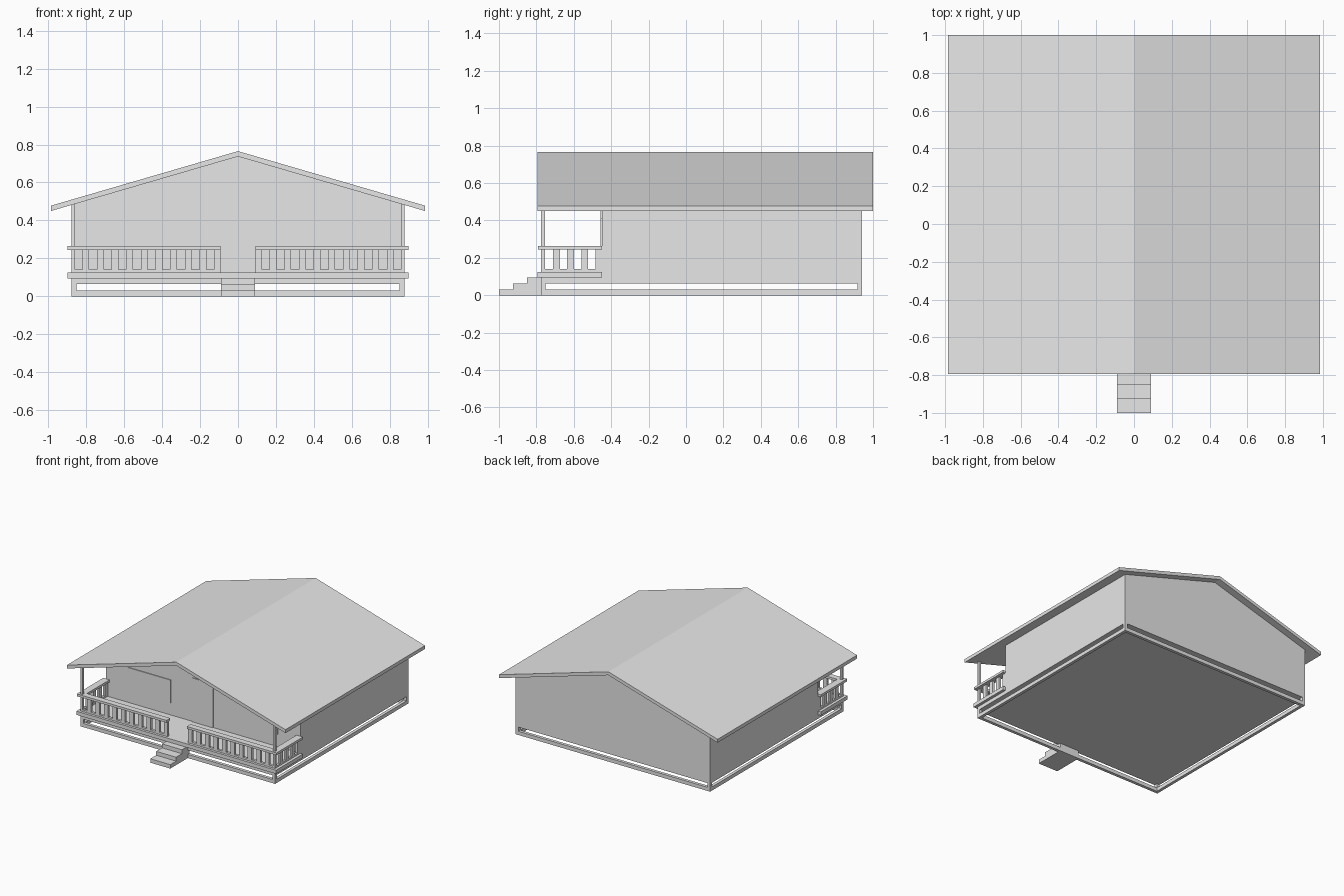
import bpy
import bmesh

cube = bpy.data.objects.get("Cube")
if cube:
    bpy.data.objects.remove(cube, do_unlink=True)

# One plain material for the whole house
grey = bpy.data.materials.new("plain_grey")
grey.use_nodes = True
grey.diffuse_color = (0.8, 0.8, 0.8, 1)
grey.node_tree.nodes["Principled BSDF"].inputs["Base Color"].default_value = (0.8, 0.8, 0.8, 1)


def add_object(name, bm):
    bmesh.ops.recalc_face_normals(bm, faces=bm.faces)
    mesh = bpy.data.meshes.new(name)
    bm.to_mesh(mesh)
    bm.free()
    mesh.materials.append(grey)
    obj = bpy.data.objects.new(name, mesh)
    bpy.context.scene.collection.objects.link(obj)
    return obj


def boxes(name, spans):
    """One object from boxes given as (x range, y range, z range)."""
    bm = bmesh.new()
    for span in spans:
        corners = bmesh.ops.create_cube(bm, size=1)["verts"]
        for v in corners:
            v.co = [lo if c < 0 else hi for c, (lo, hi) in zip(v.co, span)]
    return add_object(name, bm)


def mirrored(name, spans):
    flipped = [((-x[1], -x[0]), y, z) for x, y, z in spans]
    return boxes(name, spans + flipped)


def prism(name, profile, y0, y1):
    """Extrude an x-z profile along y."""
    bm = bmesh.new()
    face = bm.faces.new([bm.verts.new((x, y0, z)) for x, z in profile])
    new = bmesh.ops.extrude_face_region(bm, geom=[face])["geom"]
    bmesh.ops.translate(bm, vec=(0, y1 - y0, 0),
                        verts=[g for g in new if isinstance(g, bmesh.types.BMVert)])
    return add_object(name, bm)


W = 0.877                     # half width of the house
FRONT, WALL, BACK = -0.775, -0.45, 0.942
FLOOR, DECK = 0.095, 0.125    # underside and top of the porch deck
T = 0.025                     # skirting thickness
SLOT = (0.03, 0.064)          # open gap in the skirting
EAVE, RIDGE, DROP = 0.985, 0.765, 0.028
SLOPE = (RIDGE - 0.478) / EAVE
STAIR = 0.09


def roof_z(x):
    return RIDGE - SLOPE * abs(x)


# Foundation: floor slab, bottom rim and posts leave open slots on every side
boxes("floor_slab", [((-W, W), (FRONT, BACK), (SLOT[1], FLOOR))])
boxes("foundation_rim", [
    ((-W, W), (FRONT, FRONT + T), (0, SLOT[0])),
    ((-W, W), (BACK - T, BACK), (0, SLOT[0])),
    ((-W, -W + T), (FRONT + T, BACK - T), (0, SLOT[0])),
    ((W - T, W), (FRONT + T, BACK - T), (0, SLOT[0]))])
mirrored("foundation_posts", [((W - T, W), y, SLOT)
                              for y in ((FRONT, FRONT + T), (BACK - T, BACK))])
boxes("stair_backing", [((-STAIR, STAIR), (FRONT, FRONT + T), SLOT)])

# House body with gabled ends
prism("house_body", [(-W, FLOOR), (W, FLOOR), (W, roof_z(W) - 0.02),
                     (0, RIDGE - 0.02), (-W, roof_z(W) - 0.02)], WALL, BACK)

# Roof slab folded at the ridge
prism("roof", [(-EAVE, roof_z(EAVE)), (0, RIDGE), (EAVE, roof_z(EAVE)),
               (EAVE, roof_z(EAVE) - DROP), (0, RIDGE - DROP),
               (-EAVE, roof_z(EAVE) - DROP)], -0.795, 1.0)

# Door and windows as thin plates on the porch wall
boxes("door", [((-0.093, 0.093), (WALL - 0.007, WALL), (DECK, 0.482))])
mirrored("windows", [((0.29, 0.675), (WALL - 0.007, WALL), (0.225, 0.412))])

# Porch deck and corner posts
boxes("porch_deck", [((-0.9, 0.9), (-0.795, WALL), (FLOOR, DECK))])
mirrored("porch_posts", [((W - 0.018, W), (FRONT, FRONT + 0.02),
                          (DECK, roof_z(W) - DROP + 0.006))])

# Railing: handrail, bottom rail and evenly spaced flat balusters
LOW, HIGH, TOP = 0.14, 0.245, 0.264
PITCH, BAR = 0.0772, 0.036
inner = W - 0.018
mirrored("handrails", [((0.092, 0.9), (-0.79, -0.742), (HIGH, TOP)),
                       ((W - 0.034, 0.9), (-0.742, WALL), (HIGH, TOP))])
mirrored("bottom_rails", [((0.092, W), (FRONT, FRONT + 0.02), (DECK, LOW)),
                          ((inner, W), (FRONT + 0.02, WALL), (DECK, LOW))])
bars = [((0.092, 0.126), (FRONT, FRONT + 0.02), (LOW, HIGH))]
for i in range(1, 10):
    x = 0.126 + i * PITCH
    bars.append(((x - BAR, x), (FRONT, FRONT + 0.02), (LOW, HIGH)))
for i in range(4):
    y = -0.711 + i * 0.0755
    bars.append(((inner, W), (y, y + BAR), (LOW, HIGH)))
mirrored("balusters", bars)

# Entrance steps
boxes("front_steps", [((-STAIR, STAIR), (-1.0 + i * 0.075, FRONT),
                       (i * 0.032, (i + 1) * 0.032)) for i in range(3)])
